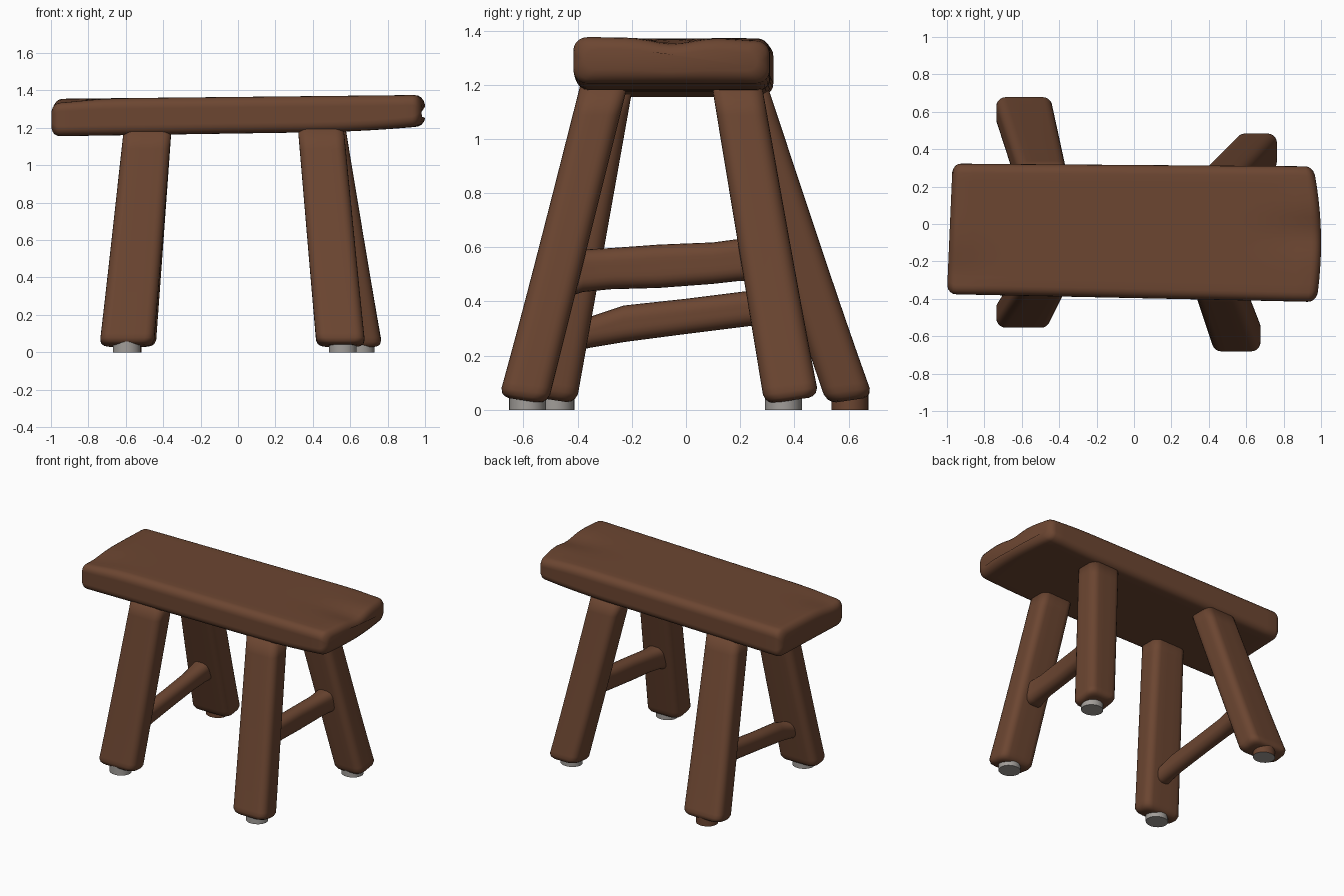
import bpy, bmesh, math

if "Cube" in bpy.data.objects:
    bpy.data.objects.remove(bpy.data.objects["Cube"])


def material(name, rgb):
    m = bpy.data.materials.new(name)
    m.diffuse_color = (*rgb, 1)
    m.use_nodes = True
    m.node_tree.nodes["Principled BSDF"].inputs["Base Color"].default_value = m.diffuse_color
    return m


BROWN = material("brown wood", (0.150, 0.061, 0.031))
GREY = material("grey foot pad", (0.36, 0.34, 0.32))


def lerp(a, b, t):
    return a + (b - a) * t


def rounded_rect(u0, u1, v0, v1, r, arc=5, edge=8):
    """Counter-clockwise rounded rectangle with subdivided edges."""
    r = min(r, (u1 - u0) * 0.49, (v1 - v0) * 0.49)
    corners = []
    for cu, cv, a0 in ((u1 - r, v0 + r, -90), (u1 - r, v1 - r, 0),
                       (u0 + r, v1 - r, 90), (u0 + r, v0 + r, 180)):
        corners.append([(cu + r * math.cos(math.radians(a0 + 90 * i / arc)),
                         cv + r * math.sin(math.radians(a0 + 90 * i / arc)))
                        for i in range(arc + 1)])
    pts = []
    for k in range(4):
        pts += corners[k]
        a, b = corners[k][-1], corners[(k + 1) % 4][0]
        pts += [(lerp(a[0], b[0], i / edge), lerp(a[1], b[1], i / edge))
                for i in range(1, edge)]
    return pts


def loft(name, rings, mat=BROWN):
    bm = bmesh.new()
    loops = [[bm.verts.new(p) for p in ring] for ring in rings]
    n = len(loops[0])
    for a, b in zip(loops, loops[1:]):
        for i in range(n):
            j = (i + 1) % n
            bm.faces.new((a[i], a[j], b[j], b[i]))
    bm.faces.new(loops[0][::-1])
    bm.faces.new(loops[-1])
    bmesh.ops.recalc_face_normals(bm, faces=bm.faces[:])
    me = bpy.data.meshes.new(name)
    bm.to_mesh(me)
    bm.free()
    me.materials.append(mat)
    for p in me.polygons:
        p.use_smooth = True
    ob = bpy.data.objects.new(name, me)
    bpy.context.collection.objects.link(ob)
    return ob


def bump(t, centre, width):
    return math.exp(-((t - centre) / width) ** 2)


# seat: worn plank, a little thinner and higher at the right end
def seat_ring(x, inset):
    t = (x + 1) / 2
    bottom = 1.155 + 0.03 * t + 0.025 * max(0, (x - 0.4) / 0.6) ** 2
    top = lerp(1.355, 1.376, t)
    ring = []
    for y, z in rounded_rect(lerp(-0.375, -0.417, t) + inset, lerp(0.323, 0.308, t) - inset,
                             bottom + inset, top - inset, 0.05, edge=14):
        up = max(0, (z - bottom) / (top - bottom))
        # worn hollows at both ends
        z -= up * (0.025 * bump(x, 1, 0.25) * bump(y, -0.05, 0.1)
                   + 0.015 * bump(x, 1, 0.2) * bump(y, 0.3, 0.15)
                   + 0.025 * bump(x, -1, 0.2) * bump(y, -0.28, 0.14))
        skew = 0.03 * (y + 0.37) / 0.69 * max(0, -x) ** 4 - 0.25 * (y + 0.1) ** 2 * max(0, x) ** 4
        ring.append((x + skew, y, z))
    return ring


END = [(0, 0.045), (0.006, 0.026), (0.018, 0.011), (0.032, 0.003), (0.05, 0)]
stations = [(-1 + d, i) for d, i in END]
stations += [(-0.95 + 1.9 * k / 24, 0) for k in range(1, 24)]
stations += [(1 - d, i) for d, i in reversed(END)]
loft("seat", [seat_ring(x, i) for x, i in stations])


# legs: (x0, x1, y0, y1) at the floor and under the seat
LEGS = {
    "front_left_leg": ((-0.74, -0.45, -0.56, -0.405), (-0.61, -0.355, -0.37, -0.195)),
    "back_left_leg": ((-0.74, -0.44, 0.52, 0.69), (-0.61, -0.355, 0.12, 0.30)),
    "front_right_leg": ((0.42, 0.68, -0.69, -0.51), (0.32, 0.565, -0.39, -0.215)),
    "back_right_leg": ((0.55, 0.77, 0.29, 0.49), (0.34, 0.575, 0.095, 0.28)),
}
Z0, Z1 = 0.02, 1.2
for name, (low, high) in LEGS.items():
    levels = [(Z0, 0.035), (Z0 + 0.005, 0.02), (Z0 + 0.015, 0.008), (Z0 + 0.035, 0)]
    levels += [(lerp(0.08, Z1, k / 10), 0) for k in range(11)]
    rings = []
    for z, inset in levels:
        x0, x1, y0, y1 = (lerp(a, b, (z - Z0) / (Z1 - Z0)) for a, b in zip(low, high))
        side = 1 if y0 + y1 > 0 else -1
        ring = []
        for x, y in rounded_rect(x0 + inset, x1 - inset, y0 + inset, y1 - inset, 0.05, edge=3):
            # foot cut square to the splayed leg
            out = side * (y - (y0 + y1) / 2) + 0.1
            ring.append((x, y, z + 0.15 * out * (1 - (z - Z0) / (Z1 - Z0)) ** 4))
        rings.append(ring)
    loft(name, rings)


# stretchers: (y, x centre, half width, z low, z high)
STRETCHERS = {
    "right_stretcher": [(-0.46, 0.50, 0.08, 0.41, 0.60), (-0.38, 0.505, 0.065, 0.435, 0.592),
                        (-0.28, 0.51, 0.055, 0.445, 0.597), (-0.1, 0.525, 0.052, 0.45, 0.61),
                        (0.1, 0.54, 0.055, 0.465, 0.618), (0.19, 0.55, 0.065, 0.475, 0.63),
                        (0.28, 0.555, 0.08, 0.475, 0.64)],
    "left_stretcher": [(-0.44, -0.56, 0.07, 0.21, 0.36), (-0.35, -0.56, 0.055, 0.23, 0.345),
                       (-0.23, -0.56, 0.05, 0.25, 0.385), (0.0, -0.56, 0.05, 0.28, 0.41),
                       (0.24, -0.56, 0.052, 0.31, 0.44), (0.37, -0.56, 0.06, 0.325, 0.465),
                       (0.48, -0.56, 0.075, 0.33, 0.49)],
}
for name, path in STRETCHERS.items():
    loft(name, [[(x, y, z) for x, z in rounded_rect(cx - w, cx + w, z0, z1, 0.048, edge=3)]
                for y, cx, w, z0, z1 in path])


# foot pads
PADS = {"front_left_pad": (-0.595, -0.48), "back_left_pad": (-0.59, 0.605),
        "front_right_pad": (0.56, -0.585), "back_right_pad": (0.655, 0.36)}
for name, (cx, cy) in PADS.items():
    circle = [(cx + 0.074 * math.cos(a), cy + 0.068 * math.sin(a))
              for a in (math.tau * k / 32 for k in range(32))]
    pad = loft(name, [[(x, y, z) for x, y in circle] for z in (0, 0.06)], GREY)
    for p in pad.data.polygons:
        p.use_smooth = abs(p.normal.z) < 0.5
    if name == "back_left_pad":  # this pad has a wooden rim
        pad.data.materials.append(BROWN)
        for p in pad.data.polygons:
            p.material_index = int(abs(p.normal.z) < 0.5)
    pad.data.set_sharp_from_angle(angle=math.radians(40))
